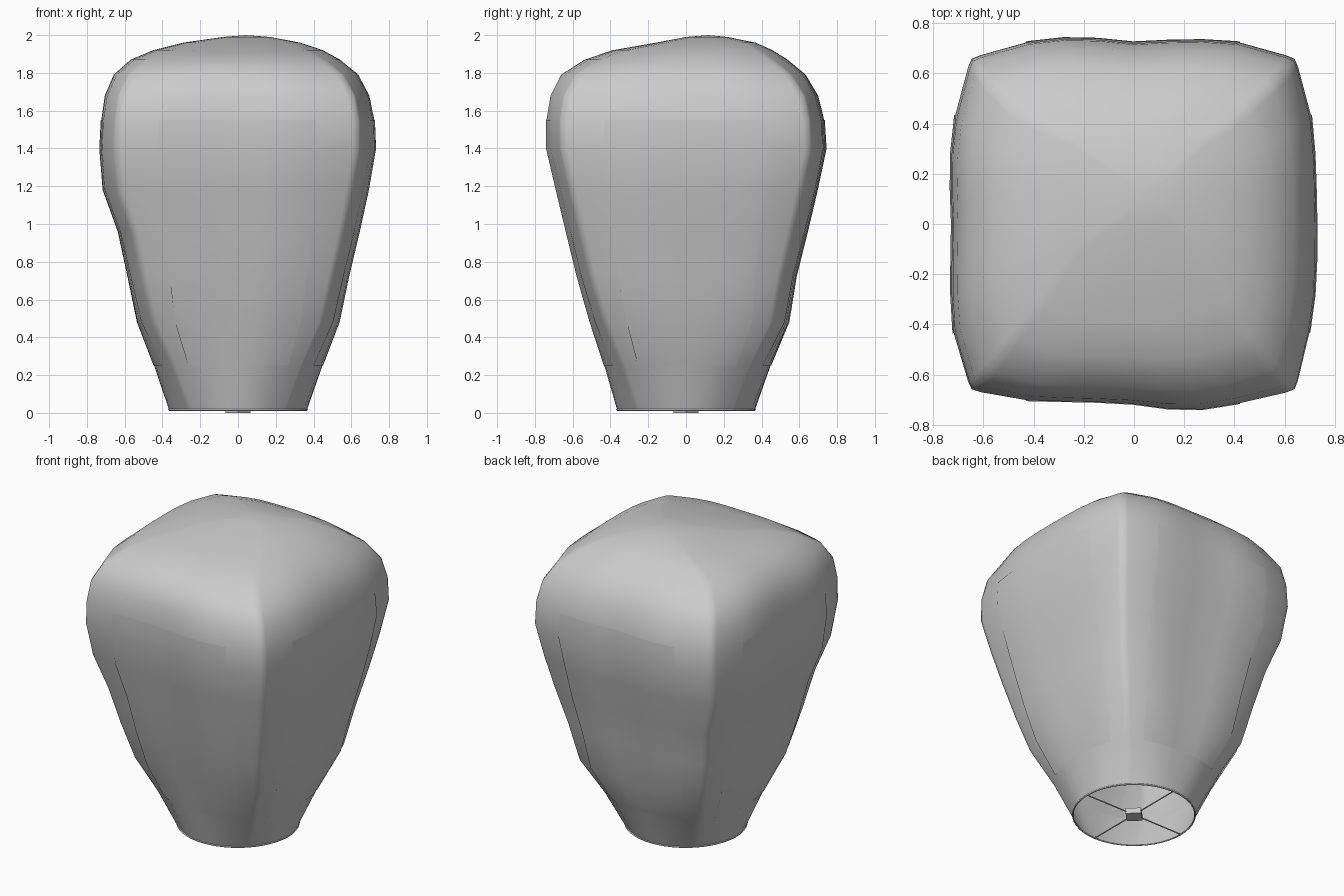
import bpy, bmesh, math
from mathutils import Vector

if "Cube" in bpy.data.objects:
    bpy.data.objects.remove(bpy.data.objects["Cube"])

# Envelope stations: z, left, right, front, back extents, squareness of the section
ROWS = [
    (0.015, -.365, .365, -.365, .365, .71), (0.25, -.447, .447, -.437, .452, .775),
    (0.48, -.535, .535, -.515, .55, .84), (0.72, -.585, .585, -.583, .588, .86),
    (0.96, -.637, .642, -.642, .648, .87), (1.18, -.717, .69, -.695, .70, .877),
    (1.40, -.735, .728, -.747, .747, .88), (1.55, -.727, .722, -.747, .737, .882),
    (1.68, -.708, .695, -.725, .705, .88), (1.79, -.66, .637, -.667, .638, .865),
    (1.87, -.57, .54, -.54, .54, .84), (1.92, -.45, .45, -.39, .46, .815),
    (1.96, -.29, .33, -.16, .37, .79), (1.99, -.08, .17, .0, .22, .77),
]
# Paper unevenness across each side (front, right, back, left)
WOBBLE = [
    [0, -.03, -.055, -.04, 0, -.015, 0], [0, -.01, 0, 0, -.005, 0, 0],
    [0, 0, -.015, -.03, 0, 0, 0], [0, 0, 0, -.012, -.005, .01, 0],
]
STEPS = [-1, -.95, -.65, -.43, -.22, 0, .22, .43, .65, .95]


def station(z):
    for a, b in zip(ROWS, ROWS[1:]):
        if z <= b[0]:
            t = max(0, (z - a[0]) / (b[0] - a[0]))
            return [p + (q - p) * t for p, q in zip(a, b)]
    return ROWS[-1]


def surface(side, s, z):
    """Point on one of the four sides; s runs from corner (-1) to corner (1)."""
    _, l, r, f, b, c = station(z)
    k = min(5.999, (s + 1) * 3)
    i = int(k)
    w = WOBBLE[side]
    wob = (w[i] + (w[i + 1] - w[i]) * (k - i)) * min(1, z / .5) * min(1, max(0, (2 - z) / .4))
    power = 2 + 1.3 * min(1, max(0, (c - .71) / .15))
    u, v = c * s, -(c + (1 - c) * (1 - abs(s) ** power)) * (1 + wob)
    for _ in range(side):
        u, v = -v, u
    return Vector(((l + r) / 2 + u * (r - l) / 2, (f + b) / 2 + v * (b - f) / 2, z))


def make(name, verts, faces, angle=60):
    me = bpy.data.meshes.new(name)
    me.from_pydata([tuple(v) for v in verts], [], faces)
    ob = bpy.data.objects.new(name, me)
    bpy.context.collection.objects.link(ob)
    bpy.ops.object.select_all(action='DESELECT')
    ob.select_set(True)
    bpy.context.view_layer.objects.active = ob
    bpy.ops.object.shade_smooth_by_angle(angle=math.radians(angle))
    return ob


# Paper envelope, open at the bottom
verts = [surface(k, s, row[0]) for row in ROWS for k in range(4) for s in STEPS]
n, m = 4 * len(STEPS), len(ROWS)
faces = [(j * n + i, j * n + (i + 1) % n, (j + 1) * n + (i + 1) % n, (j + 1) * n + i)
         for j in range(m - 1) for i in range(n)]
verts.append(Vector((.04, .12, 2.0)))
faces += [((m - 1) * n + i, (m - 1) * n + (i + 1) % n, m * n) for i in range(n)]
make("paper_envelope", verts, faces)

# Thin paper panels on each side, one layer outside and a lining inside
zs = [r[0] for r in ROWS if .2 < r[0] < 1.6]
for k, name in enumerate(["front", "right", "back", "left"]):
    out = Vector([(0, -1, 0), (1, 0, 0), (0, 1, 0), (-1, 0, 0)][k])
    for layer, gap in (("panel", .003), ("lining", -.004)):
        verts = []
        for z in zs:
            lim = .76 - .11 * (z - .25) / 1.3
            cols = [-lim, -.64, -.43, -.22, 0, .22, .43, .64, lim]
            verts += [surface(k, s, z) + out * gap for s in cols]
        faces = [(j * 9 + i, j * 9 + i + 1, (j + 1) * 9 + i + 1, (j + 1) * 9 + i)
                 for j in range(len(zs) - 1) for i in range(8)]
        if gap < 0:
            faces = [f[::-1] for f in faces]
        make(name + "_" + layer, verts, faces)

# Hoop around the mouth
bpy.ops.mesh.primitive_torus_add(major_radius=.365, minor_radius=.005, major_segments=48,
                                 minor_segments=8, location=(0, 0, .016))
bpy.context.object.name = "mouth_hoop"
bpy.ops.object.shade_smooth()

# Crossed wires holding the burner
for name, rot in (("wire_x", (0, math.pi / 2, 0)), ("wire_y", (math.pi / 2, 0, 0))):
    bpy.ops.mesh.primitive_cylinder_add(vertices=8, radius=.004, depth=.73,
                                        location=(0, 0, .016), rotation=rot)
    bpy.context.object.name = name

# Square fuel burner pad, its corners on the wires
bpy.ops.mesh.primitive_cylinder_add(vertices=4, radius=.066, depth=.036, location=(0, 0, .018))
bpy.context.object.name = "burner_pad"
